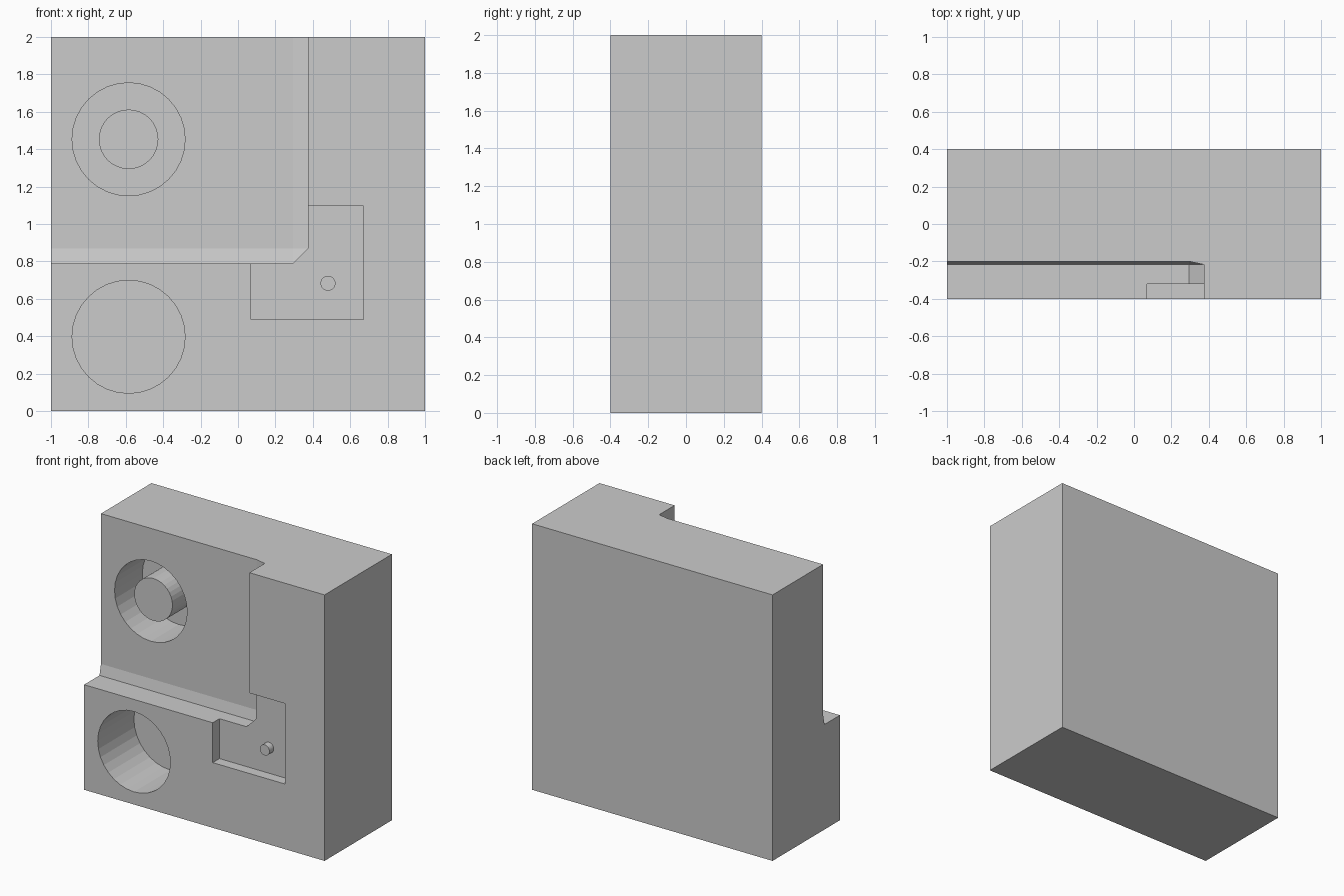
import bpy, bmesh, math
from mathutils import Matrix

if "Cube" in bpy.data.objects:
    bpy.data.objects.remove(bpy.data.objects["Cube"])


def finish(name, bm):
    bmesh.ops.recalc_face_normals(bm, faces=bm.faces)
    mesh = bpy.data.meshes.new(name)
    bm.to_mesh(mesh)
    bm.free()
    obj = bpy.data.objects.new(name, mesh)
    bpy.context.collection.objects.link(obj)
    return obj


def hull(name, points):
    bm = bmesh.new()
    for p in points:
        bm.verts.new(p)
    bmesh.ops.convex_hull(bm, input=bm.verts)
    return finish(name, bm)


def box(name, x0, x1, y0, y1, z0, z1):
    return hull(name, [(x, y, z) for x in (x0, x1) for y in (y0, y1) for z in (z0, z1)])


def rod(name, x, z, radius, y0, y1, sides=32):
    # Cylinder along y
    bm = bmesh.new()
    place = Matrix.Translation((x, (y0 + y1) / 2, z)) @ Matrix.Rotation(math.pi / 2, 4, 'X')
    bmesh.ops.create_cone(bm, cap_ends=True, segments=sides, radius1=radius,
                          radius2=radius, depth=y1 - y0, matrix=place)
    return finish(name, bm)


def cut(target, cutter):
    mod = target.modifiers.new("cut", 'BOOLEAN')
    mod.operation, mod.solver, mod.object = 'DIFFERENCE', 'EXACT', cutter
    bpy.context.view_layer.objects.active = target
    bpy.ops.object.modifier_apply(modifier=mod.name)
    bpy.data.objects.remove(cutter)


# Main block
block = box("block", -1, 1, -0.4, 0.4, 0, 2)

# Upper left recess with chamfered inner edges
outline = [(-1.1, 0.79), (0.295, 0.79), (0.375, 0.87), (0.375, 2.1), (-1.1, 2.1)]
floor = [(-1.1, 0.87), (0.295, 0.87), (0.295, 2.1), (-1.1, 2.1)]
recess = hull("recess_cutter",
              [(x, y, z) for y in (-0.5, -0.217) for x, z in outline]
              + [(x, -0.2, z) for x, z in floor])
cut(block, recess)

# Shallow square pocket and the two round holes
cut(block, box("pocket_cutter", 0.07, 0.672, -0.5, -0.32, 0.49, 1.095))
cut(block, rod("lower_hole_cutter", -0.585, 0.397, 0.302, -0.5, 0.03))
cut(block, rod("upper_hole_cutter", -0.585, 1.453, 0.302, -0.5, 0.13))

# Round boss in the upper hole, small pin in the pocket
rod("boss", -0.585, 1.453, 0.159, -0.17, 0.13)
rod("pin", 0.481, 0.683, 0.04, -0.37, -0.32)
